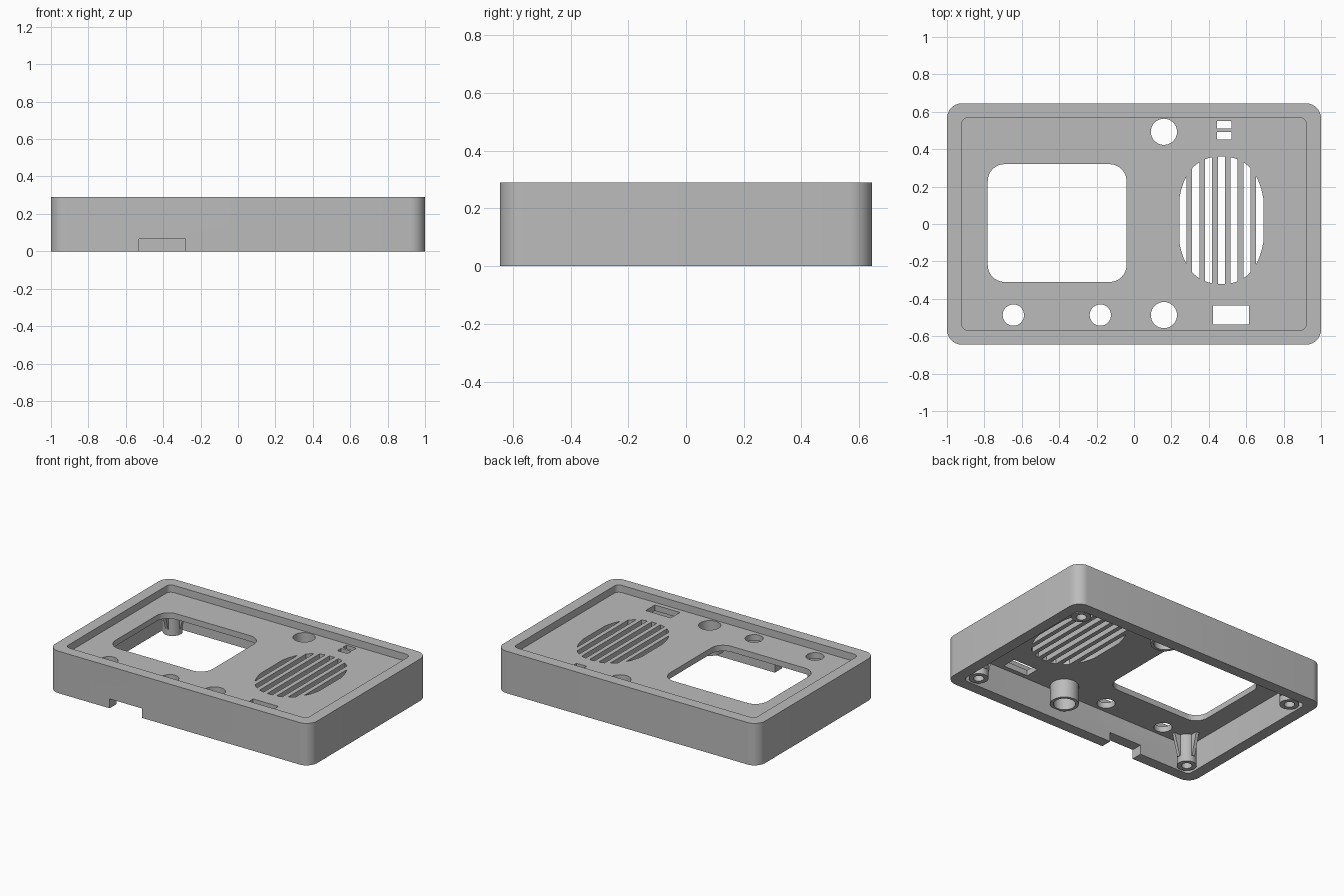
import bpy, bmesh
from math import pi, cos, sin, radians

cube = bpy.data.objects.get("Cube")
if cube:
    bpy.data.objects.remove(cube, do_unlink=True)

grey = bpy.data.materials.new("grey plastic")
grey.use_nodes = True
grey.diffuse_color = (0.5, 0.5, 0.5, 1)
grey.node_tree.nodes["Principled BSDF"].inputs["Base Color"].default_value = (0.5, 0.5, 0.5, 1)

HEIGHT = 0.29
PLATE_BOTTOM, PLATE_TOP = 0.20, 0.24


def add_object(name, bm):
    bmesh.ops.recalc_face_normals(bm, faces=bm.faces)
    mesh = bpy.data.meshes.new(name)
    bm.to_mesh(mesh)
    bm.free()
    mesh.materials.append(grey)
    obj = bpy.data.objects.new(name, mesh)
    bpy.context.collection.objects.link(obj)
    return obj


def prism(name, outline, z0, z1):
    bm = bmesh.new()
    face = bm.faces.new([bm.verts.new((x, y, z0)) for x, y in outline])
    top = bmesh.ops.extrude_face_region(bm, geom=[face])["geom"]
    verts = [v for v in top if isinstance(v, bmesh.types.BMVert)]
    bmesh.ops.translate(bm, verts=verts, vec=(0, 0, z1 - z0))
    return add_object(name, bm)


def rounded_rect(x0, x1, y0, y1, r, steps=8):
    corners = [(x1 - r, y1 - r), (x0 + r, y1 - r), (x0 + r, y0 + r), (x1 - r, y0 + r)]
    return [(cx + r * cos((i + s / steps) * pi / 2), cy + r * sin((i + s / steps) * pi / 2))
            for i, (cx, cy) in enumerate(corners) for s in range(steps + 1)]


def rect(x0, x1, y0, y1):
    return [(x0, y0), (x1, y0), (x1, y1), (x0, y1)]


def circle(cx, cy, r, n=40):
    return [(cx + r * cos(2 * pi * i / n), cy + r * sin(2 * pi * i / n)) for i in range(n)]


def lathe(name, profile, cx, cy, n=40):
    # Revolves a closed (radius, z) profile around a vertical axis
    bm = bmesh.new()
    rings = [[bm.verts.new((cx + r * cos(2 * pi * i / n), cy + r * sin(2 * pi * i / n), z))
              for r, z in profile] for i in range(n)]
    m = len(profile)
    for i in range(n):
        a, b = rings[i], rings[(i + 1) % n]
        for j in range(m):
            k = (j + 1) % m
            bm.faces.new((a[j], b[j], b[k], a[k]))
    return add_object(name, bm)


def cut(target, outline, z0, z1):
    cutter = prism("cutter", outline, z0, z1)
    mod = target.modifiers.new("cut", "BOOLEAN")
    mod.operation = "DIFFERENCE"
    mod.solver = "EXACT"
    mod.object = cutter
    graph = bpy.context.evaluated_depsgraph_get()
    mesh = bpy.data.meshes.new_from_object(target.evaluated_get(graph))
    target.modifiers.clear()
    target.data = mesh
    bpy.data.objects.remove(cutter, do_unlink=True)


# Case: outer block hollowed from below and recessed on top
case = prism("case_shell", rounded_rect(-1, 1, -0.645, 0.645, 0.08), 0, HEIGHT)
inner = rounded_rect(-0.922, 0.922, -0.568, 0.568, 0.035)
cut(case, inner, -0.1, PLATE_BOTTOM)
cut(case, inner, PLATE_TOP, HEIGHT + 0.1)

# Cable notch in the front wall
cut(case, rect(-0.53, -0.282, -0.8, -0.5), -0.1, 0.065)

# Openings through the plate
openings = [
    rounded_rect(-0.782, -0.04, -0.31, 0.32, 0.09),
    circle(-0.645, -0.487, 0.057), circle(-0.18, -0.487, 0.057),
    circle(0.16, -0.487, 0.07), circle(0.16, 0.493, 0.07),
    rect(0.422, 0.614, -0.537, -0.437),
    rect(0.443, 0.52, 0.51, 0.55), rect(0.443, 0.52, 0.452, 0.493),
]


# Speaker grille: slots clipped to a rounded oval
def oval_height(dx):
    return 0.34 * max(0, 1 - (abs(dx) / 0.232) ** 2.4) ** (1 / 2.4)


for k in range(-3, 4):
    xs = [k * 0.0685 - 0.019 + 0.038 * i / 8 for i in range(9)]
    upper = [(0.467 + dx, 0.02 + oval_height(dx)) for dx in xs]
    lower = [(x, 0.04 - y) for x, y in reversed(upper)]
    openings.append(upper + lower)

for outline in openings:
    cut(case, outline, 0.15, 0.27)
parts = [case]

# Sleeves around the two large holes
for side, y in (("front", -0.487), ("back", 0.493)):
    parts.append(lathe(side + "_sleeve", [(0.07, 0.07), (0.09, 0.07), (0.09, 0.205), (0.07, 0.205)], 0.16, y))

# Screw posts with tapered ribs in the four corners
post_profile = [(0.033, 0.005), (0.062, 0.005), (0.062, 0.205), (0.001, 0.205), (0.001, 0.16), (0.033, 0.16)]
for sx, xname in ((-1, "right"), (1, "left")):
    for sy, yname in ((-1, "front"), (1, "back")):
        px, py = sx * 0.85, sy * 0.5
        name = yname + "_" + xname
        parts.append(lathe(name + "_screw_post", post_profile, px, py, 32))
        bm = bmesh.new()
        for q in range(4):
            c, s = cos(q * pi / 2), sin(q * pi / 2)
            sides = [[bm.verts.new((px + c * d - s * w, py + s * d + c * w, z))
                      for d, z in ((0.05, 0.05), (0.066, 0.05), (0.108, 0.205), (0.05, 0.205))]
                     for w in (-0.011, 0.011)]
            bm.faces.new(sides[0])
            bm.faces.new(sides[1])
            for j in range(4):
                k = (j + 1) % 4
                bm.faces.new((sides[0][j], sides[0][k], sides[1][k], sides[1][j]))
        parts.append(add_object(name + "_post_ribs", bm))

# Smooth curved walls, crisp edges
bpy.ops.object.select_all(action="DESELECT")
for obj in parts:
    obj.select_set(True)
bpy.context.view_layer.objects.active = case
bpy.ops.object.shade_smooth_by_angle(angle=radians(30))
